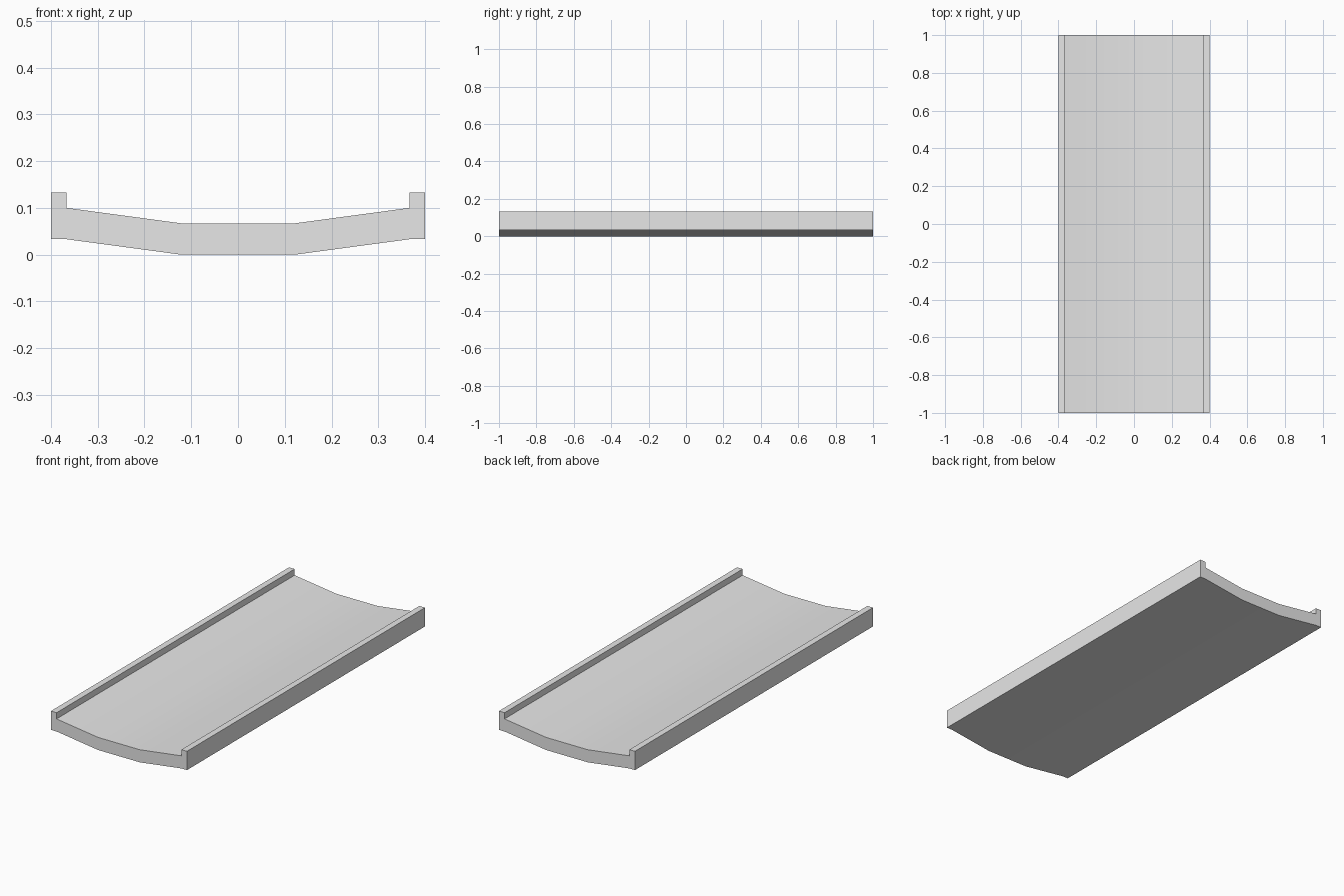
import bpy
import bmesh
from mathutils import Vector

cube = bpy.data.objects.get("Cube")
if cube:
    bpy.data.objects.remove(cube, do_unlink=True)

# Plain grey material
grey = bpy.data.materials.new("plain_grey")
grey.use_nodes = True
colour = (0.8, 0.8, 0.8, 1.0)
grey.diffuse_color = colour
grey.node_tree.nodes["Principled BSDF"].inputs["Base Color"].default_value = colour

# Half cross-section of the dished deck with its raised side rail
length = 2.0
half = [(0.122, 0.0), (0.367, 0.033), (0.4, 0.033), (0.4, 0.133),
        (0.367, 0.133), (0.367, 0.1), (0.122, 0.067)]
profile = half + [(-x, z) for x, z in reversed(half)]

# Extrude the mirrored section along the length
bm = bmesh.new()
section = bm.faces.new([bm.verts.new((x, -length / 2, z)) for x, z in profile])
result = bmesh.ops.extrude_face_region(bm, geom=[section], use_keep_orig=True)
moved = [v for v in result["geom"] if isinstance(v, bmesh.types.BMVert)]
bmesh.ops.translate(bm, verts=moved, vec=Vector((0, length, 0)))
bmesh.ops.recalc_face_normals(bm, faces=bm.faces)

mesh = bpy.data.meshes.new("railed_deck")
bm.to_mesh(mesh)
bm.free()
mesh.materials.append(grey)
deck = bpy.data.objects.new("railed_deck", mesh)
bpy.context.collection.objects.link(deck)

# Smooth the shallow bends, keep the rails and ends crisp
bpy.ops.object.select_all(action="DESELECT")
deck.select_set(True)
bpy.context.view_layer.objects.active = deck
bpy.ops.object.shade_smooth_by_angle()
